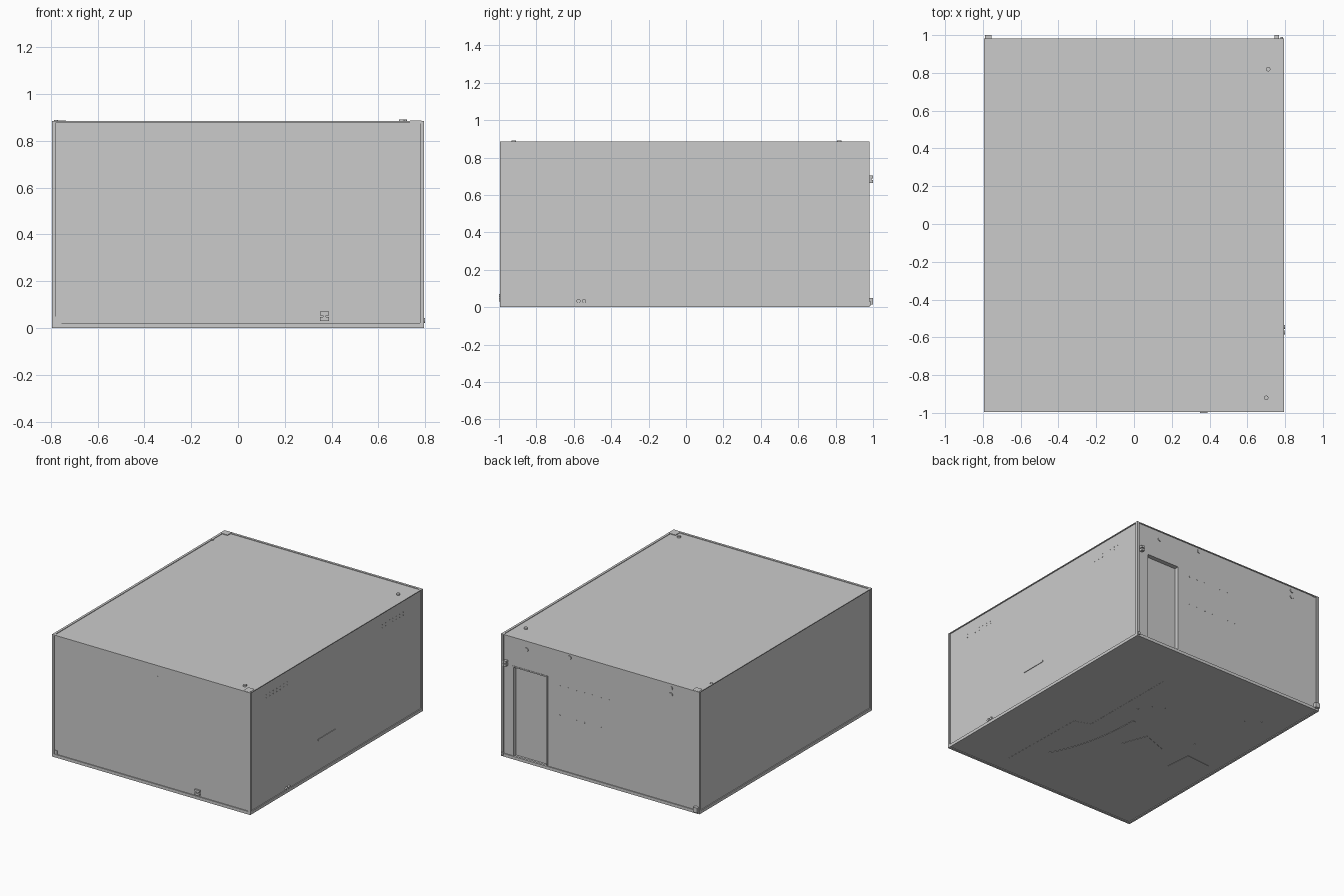
import bpy, bmesh, math
from mathutils import Vector, Matrix

if "Cube" in bpy.data.objects:
    bpy.data.objects.remove(bpy.data.objects["Cube"])

X, Y0, Y1, Z = 0.795, -0.995, 0.982, 0.885   # outer limits of the shell
IN = 0.007                                   # panel inset behind the edge trim


def finish(name, bm):
    bmesh.ops.recalc_face_normals(bm, faces=bm.faces)
    me = bpy.data.meshes.new(name)
    bm.to_mesh(me)
    bm.free()
    ob = bpy.data.objects.new(name, me)
    bpy.context.collection.objects.link(ob)
    return ob


def add_box(bm, x0, x1, y0, y1, z0, z1):
    m = Matrix.Translation(((x0+x1)/2, (y0+y1)/2, (z0+z1)/2)) @ \
        Matrix.Diagonal((x1-x0, y1-y0, z1-z0, 1))
    bmesh.ops.create_cube(bm, size=1, matrix=m)


def boxes(name, *specs):
    bm = bmesh.new()
    for s in specs:
        add_box(bm, *s)
    return finish(name, bm)


def discs(name, points, r, h, axis, seg=16):
    bm = bmesh.new()
    rot = Vector((0, 0, 1)).rotation_difference(Vector(axis)).to_matrix().to_4x4()
    for p in points:
        bmesh.ops.create_cone(bm, cap_ends=True, segments=seg, radius1=r, radius2=r,
                              depth=h, matrix=Matrix.Translation(p) @ rot)
    return finish(name, bm)


def prism(name, pts, vec):
    bm = bmesh.new()
    f = bm.faces.new([bm.verts.new(p) for p in pts])
    ext = bmesh.ops.extrude_face_region(bm, geom=[f], use_keep_orig=True)["geom"]
    bmesh.ops.translate(bm, vec=vec, verts=[v for v in ext if isinstance(v, bmesh.types.BMVert)])
    return finish(name, bm)


def strip(name, pts, w, z0, z1):
    # Flat ribbon following a path on the floor
    left, right = [], []
    for i, p in enumerate(pts):
        a, b = Vector(pts[max(i-1, 0)]), Vector(pts[min(i+1, len(pts)-1)])
        d = (b - a).normalized()
        n = Vector((-d.y, d.x)) * w / 2
        left.append((p[0]+n.x, p[1]+n.y, z0))
        right.append((p[0]-n.x, p[1]-n.y, z0))
    return prism(name, left + right[::-1], (0, 0, z1-z0))


# Panels
T = 0.012
xi, y0, y1, zt, zb = X-IN, Y0+IN, Y1-IN, Z-0.004, 0.005
boxes("floor", (-xi, xi, y0, y1, zb, zb+T))
boxes("ceiling", (-xi, xi, y0, y1, zt-T, zt))
boxes("front_wall", (-xi, xi, y0, y0+T, zb, zt))
boxes("left_wall", (-xi, -xi+T, y0, y1, zb, zt))
boxes("right_wall", (xi-T, xi, y0, y1, zb, zt))

# Back wall with a doorway, plus the recessed door
d0, d1, dz = 0.434, 0.70, 0.665
prof = [(-xi, zb), (d0, zb), (d0, dz), (d1, dz), (d1, zb), (xi, zb), (xi, zt), (-xi, zt)]
prism("back_wall", [(x, y1, z) for x, z in prof], (0, -0.03, 0))
boxes("door", (d0-0.02, d1+0.02, y1-0.04, y1-0.03, zb, dz+0.02))
boxes("door_frame",
      (d0-0.009, d0, y1-0.03, y1+0.003, 0.02, dz),
      (d1, d1+0.009, y1-0.03, y1+0.003, 0.02, dz),
      (d0-0.009, d1+0.009, y1-0.03, y1+0.003, dz, dz+0.009))

# Edge trim along all twelve edges
W = 0.017
for s, side in ((-1, "left"), (1, "right")):
    a, b = sorted((s*X, s*(X-W)))
    for ya, yb, end in ((Y0, Y0+W, "front"), (Y1-W, Y1, "back")):
        boxes(f"{side}_{end}_corner_trim", (a, b, ya, yb, 0, Z))
    boxes(f"{side}_bottom_trim", (a, b, Y0, Y1, 0, 0.022))
    boxes(f"{side}_top_trim", (a, b, Y0, Y1, Z-0.006, Z))
for ya, yb, end in ((Y0, Y0+W, "front"), (Y1-W, Y1, "back")):
    boxes(f"{end}_bottom_trim", (-X, X, ya, yb, 0, 0.022))
    boxes(f"{end}_top_trim", (-X, X, ya, yb, Z-0.006, Z))

# Corner plates
boxes("corner_plates",
      (-0.785, -0.735, 0.93, Y1-0.004, Z-0.01, Z+0.001),
      (0.735, 0.785, Y0+0.004, -0.93, Z-0.01, Z+0.001),
      (-0.785, -0.755, Y0+0.002, Y0+0.02, 0.01, 0.05),
      (-0.785, -0.755, Y1-0.02, Y1+0.001, 0.01, 0.04))

# Hinges and latches on the outside
boxes("back_latches",
      (0.745, 0.768, Y1-0.01, 1.0, 0.665, 0.681), (0.745, 0.768, Y1-0.01, 1.0, 0.687, 0.703),
      (0.751, 0.762, Y1-0.01, 0.993, 0.68, 0.69),
      (-0.79, -0.755, Y1-0.01, 1.0, 0.015, 0.05), (0.775, 0.79, Y1-0.01, 0.99, 0.01, 0.03))
boxes("front_latch", (0.35, 0.39, -1.0, y0+0.004, 0.03, 0.046),
      (0.35, 0.39, -1.0, y0+0.004, 0.054, 0.07), (0.364, 0.376, -0.997, y0+0.004, 0.045, 0.055))
discs("right_studs", [(xi, -0.575, 0.032), (xi, -0.545, 0.032)], 0.011, 0.022, (1, 0, 0))

# Right wall ledge
boxes("right_ledge", (xi-0.01, xi+0.004, -0.21, -0.01, 0.236, 0.248))

# Ceiling fixtures
discs("ceiling_fixtures", [(0.71, 0.82, zt), (0.70, -0.92, zt)], 0.012, 0.022, (0, 0, 1))
discs("ceiling_stud", [(-0.778, 0.82, zt)], 0.009, 0.014, (0, 0, 1))

# Back wall fixtures
discs("back_fixtures", [(x, y1, z) for x, z in
      ((0.595, 0.82), (0.25, 0.855), (-0.563, 0.85), (-0.563, 0.805))], 0.014, 0.012, (0, 1, 0))

# Rows of small screws on the right, back and front walls
screws = [(xi, s + 0.04*i, z) for s in (-0.80, 0.53) for i in range(7) for z in (0.775, 0.797)]
discs("right_screws", screws, 0.004, 0.003, (1, 0, 0), 8)
screws = [(0.33 - 0.066*i, y1, z) for i in range(7) for z in (0.63, 0.415)]
discs("back_screws", screws, 0.005, 0.003, (0, 1, 0), 8)
discs("front_screw", [(0.05, y0, 0.80)], 0.005, 0.003, (0, 1, 0), 8)

# Underside details: curved rail, seam and two square pads
arc = []
for i in range(13):
    t = i/12
    q = [(1-t)**2*a + 2*t*(1-t)*b + t*t*c for a, b, c in ((0.226, 0.07, 0.065), (-0.618, -0.35, 0.08))]
    arc.append(tuple(q))
strip("floor_rail", arc, 0.022, 0.002, 0.008)
strip("floor_seam", [(0.39, -0.84), (0.375, -0.18), (0.26, -0.135), (0.256, 0.62)], 0.004, 0.004, 0.008)
for n, (cx, cy, ang) in enumerate(((-0.19, -0.145, 20), (-0.6, -0.15, 5))):
    pts = [(cx + 0.14*math.cos(math.radians(ang+45+90*k)),
            cy + 0.14*math.sin(math.radians(ang+45+90*k)), 0.003) for k in range(4)]
    prism(f"floor_pad_{n+1}", pts, (0, 0, 0.005))
discs("floor_studs", [(0.1, 0.3, zb), (0.02, 0.34, zb), (0.15, 0.22, zb), (-0.45, 0.1, zb),
                      (-0.5, 0.55, zb), (-0.6, 0.62, zb)], 0.007, 0.004, (0, 0, 1), 8)
